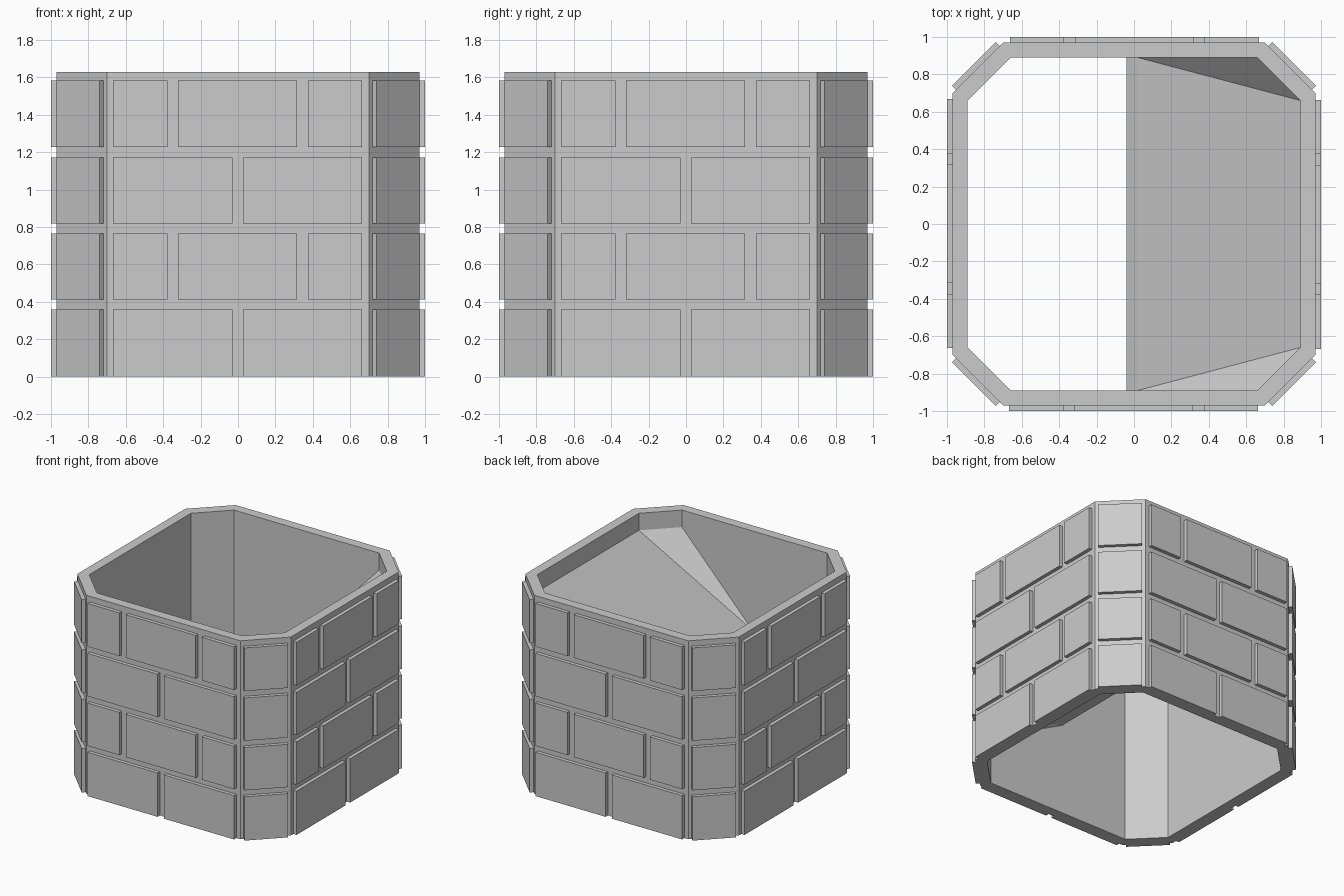
import bpy, bmesh, math
from mathutils import Matrix, Vector

old = bpy.data.objects.get("Cube")
if old:
    bpy.data.objects.remove(old)

HEIGHT = 1.63
stone = bpy.data.materials.new("grey_stone")
stone.use_nodes = True
GREY = (0.6, 0.6, 0.6, 1)
stone.diffuse_color = GREY
stone.node_tree.nodes["Principled BSDF"].inputs["Base Color"].default_value = GREY


def finish(name, bm):
    bmesh.ops.recalc_face_normals(bm, faces=bm.faces)
    mesh = bpy.data.meshes.new(name)
    bm.to_mesh(mesh)
    bm.free()
    mesh.materials.append(stone)
    obj = bpy.data.objects.new(name, mesh)
    bpy.context.collection.objects.link(obj)
    return obj


def octagon(side, cut):
    """Square outline with cut corners, counter-clockwise."""
    points = []
    for i in range(4):
        turn = Matrix.Rotation(i * math.pi / 2, 2)
        points += [turn @ Vector((side, -cut)), turn @ Vector((side, cut))]
    return points


# Hollow eight-sided wall, open at both ends
bm = bmesh.new()
loops = [[bm.verts.new((p.x, p.y, z)) for p in octagon(side, cut)]
         for side, cut, z in ((0.97, 0.70, 0), (0.97, 0.70, HEIGHT),
                              (0.89, 0.66, HEIGHT), (0.89, 0.66, 0))]
for k in range(4):
    a, b = loops[k], loops[(k + 1) % 4]
    for i in range(8):
        j = (i + 1) % 8
        bm.faces.new((a[i], a[j], b[j], b[i]))
finish("chimney_wall", bm)


# Raised bricks: each is a thin block on one side of the wall
def add_brick(bm, angle, dist, left, right, low, high):
    thick = 0.04
    place = (Matrix.Rotation(angle, 4, 'Z')
             @ Matrix.Translation(((left + right) / 2, -dist + thick / 2, (low + high) / 2))
             @ Matrix.Diagonal((right - left, thick, high - low, 1)))
    bmesh.ops.create_cube(bm, size=1, matrix=place)


rows = [(0, 0.36), (0.413, 0.765), (0.82, 1.172), (1.228, 1.583)]
pairs = [(-0.668, -0.03), (0.026, 0.664)]
triples = [(-0.668, -0.378), (-0.32, 0.316), (0.374, 0.664)]
sides = ("front", "left", "back", "right")
for s, side in enumerate(sides):
    angle = s * math.pi / 2
    bm = bmesh.new()
    for r, (low, high) in enumerate(rows):
        for left, right in (triples if r % 2 else pairs):
            add_brick(bm, angle, 1.0, left, right, low, high)
    finish(side + "_bricks", bm)
    bm = bmesh.new()
    for low, high in rows:
        add_brick(bm, angle + math.pi / 4, 1.211, -0.165, 0.165, low, high)
    finish(side + "_corner_bricks", bm)

# Inner shelf: slopes from the wall to a narrow lip at mid height, then back underneath
bm = bmesh.new()


def shelf_edge(x, z):
    return [bm.verts.new((x, y, z)) for y in (-0.89, 0.89)]


def wall_edge(z):
    return [bm.verts.new((x, y, z)) for x, y in
            ((0.66, -0.89), (0.89, -0.66), (0.89, 0.66), (0.66, 0.89))]


lip_top, lip_low = shelf_edge(0.02, 0.815), shelf_edge(-0.04, 0.76)
top, low = wall_edge(1.49), wall_edge(0.4)
for lip, wall in ((lip_top, top), (lip_low, low)):
    bm.faces.new((lip[0], wall[0], wall[1]))
    bm.faces.new((lip[0], wall[1], wall[2], lip[1]))
    bm.faces.new((lip[1], wall[2], wall[3]))
bm.faces.new((lip_top[0], lip_top[1], lip_low[1], lip_low[0]))
for i in range(3):
    bm.faces.new((top[i], top[i + 1], low[i + 1], low[i]))
bm.faces.new((lip_top[0], lip_low[0], low[0], top[0]))
bm.faces.new((lip_top[1], top[3], low[3], lip_low[1]))
finish("inner_shelf", bm)
